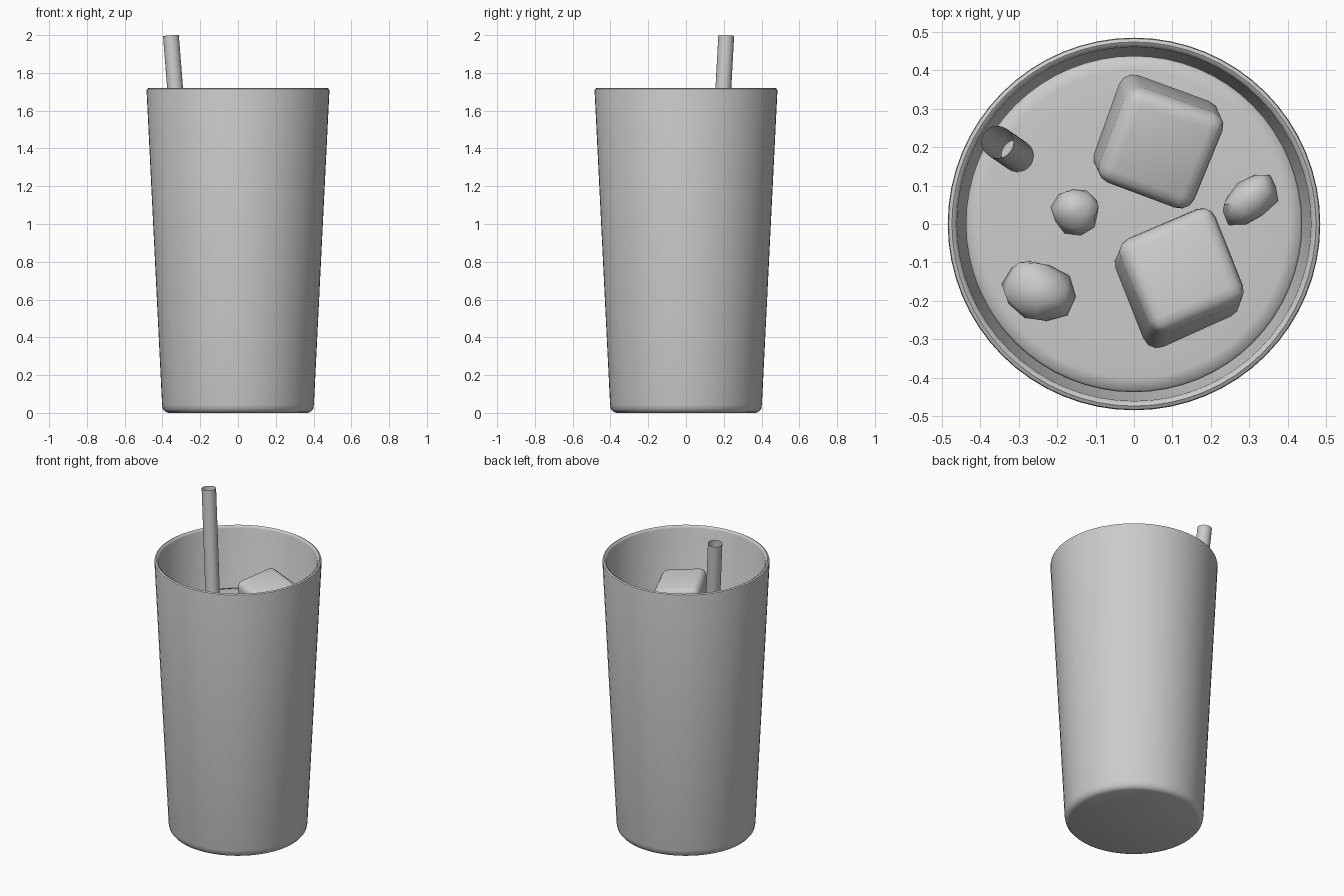
import bpy, bmesh, math, random
from mathutils import Vector, Euler

if "Cube" in bpy.data.objects:
    bpy.data.objects.remove(bpy.data.objects["Cube"])

random.seed(4)
grey = bpy.data.materials.new("plain grey")
grey.diffuse_color = (0.6, 0.6, 0.6, 1)
grey.use_nodes = True
grey.node_tree.nodes["Principled BSDF"].inputs["Base Color"].default_value = grey.diffuse_color


def finish(name, bm, angle=40):
    me = bpy.data.meshes.new(name)
    bmesh.ops.recalc_face_normals(bm, faces=bm.faces)
    bm.to_mesh(me)
    bm.free()
    ob = bpy.data.objects.new(name, me)
    bpy.context.collection.objects.link(ob)
    me.materials.append(grey)
    bpy.ops.object.select_all(action='DESELECT')
    ob.select_set(True)
    bpy.context.view_layer.objects.active = ob
    bpy.ops.object.shade_smooth_by_angle(angle=math.radians(angle))
    return ob


def lathe(name, profile, steps=64, angle=40):
    bm = bmesh.new()
    vs = [bm.verts.new((r, 0, z)) for r, z in profile]
    es = [bm.edges.new(p) for p in zip(vs, vs[1:])]
    bmesh.ops.spin(bm, geom=vs + es, cent=(0, 0, 0), axis=(0, 0, 1),
                   angle=2 * math.pi, steps=steps)
    bmesh.ops.remove_doubles(bm, verts=bm.verts, dist=1e-5)
    return finish(name, bm, angle)


# tapered cup with rounded rim and thick base
lathe("cup", [(0, 0), (0.37, 0), (0.385, 0.006), (0.398, 0.022), (0.402, 0.045),
              (0.484, 1.705), (0.482, 1.715), (0.473, 1.72), (0.464, 1.715),
              (0.46, 1.705), (0.375, 0.08), (0.36, 0.06), (0, 0.06)])

# drink filling the cup, softly curved at its edge
lathe("drink", [(0, 0.07), (0.365, 0.07), (0.437, 1.325), (0.432, 1.335),
                (0.40, 1.339), (0.3, 1.342), (0, 1.342)], angle=60)

# open straw leaning against the rim
bm = bmesh.new()
top, foot = Vector((-0.355, 0.213, 1.997)), Vector((-0.205, 0.11, 0.1))
axis = top - foot
bmesh.ops.create_cone(bm, cap_ends=False, segments=24, radius1=0.042,
                      radius2=0.042, depth=axis.length)
turn = axis.to_track_quat('Z', 'Y').to_matrix()
bmesh.ops.transform(bm, matrix=turn.to_4x4(), verts=bm.verts)
bmesh.ops.translate(bm, vec=(top + foot) / 2, verts=bm.verts)
finish("straw", bm)


# rounded, tilted ice cubes
def ice_cube(name, loc, size, rot):
    bm = bmesh.new()
    bmesh.ops.create_cube(bm, size=size)
    for v in bm.verts:
        v.co *= random.uniform(0.97, 1.04)
    bmesh.ops.bevel(bm, geom=bm.edges[:], offset=0.04, segments=3,
                    profile=0.5, affect='EDGES')
    m = Euler([math.radians(a) for a in rot]).to_matrix().to_4x4()
    bmesh.ops.transform(bm, matrix=m, verts=bm.verts)
    bmesh.ops.translate(bm, vec=loc, verts=bm.verts)
    finish(name, bm, 50)


ice_cube("ice_cube_back", (0.058, 0.215, 1.385), 0.27, (8, 8, -20))
ice_cube("ice_cube_front", (0.118, -0.143, 1.385), 0.27, (-9, 8, 22))


# small lumpy ice chips
def chip(name, loc, size, spin):
    bm = bmesh.new()
    bmesh.ops.create_icosphere(bm, subdivisions=2, radius=1)
    for v in bm.verts:
        v.co *= random.uniform(0.88, 1.1)
        v.co = Vector(a * b for a, b in zip(v.co, size))
    m = Euler((0, 0, math.radians(spin))).to_matrix().to_4x4()
    bmesh.ops.transform(bm, matrix=m, verts=bm.verts)
    bmesh.ops.translate(bm, vec=loc, verts=bm.verts)
    finish(name, bm, 50)


chip("ice_chip_left", (-0.25, -0.172, 1.35), (0.095, 0.08, 0.07), -25)
chip("ice_chip_middle", (-0.15, 0.035, 1.345), (0.063, 0.06, 0.055), 10)
chip("ice_chip_right", (0.302, 0.065, 1.345), (0.085, 0.056, 0.055), 38)
